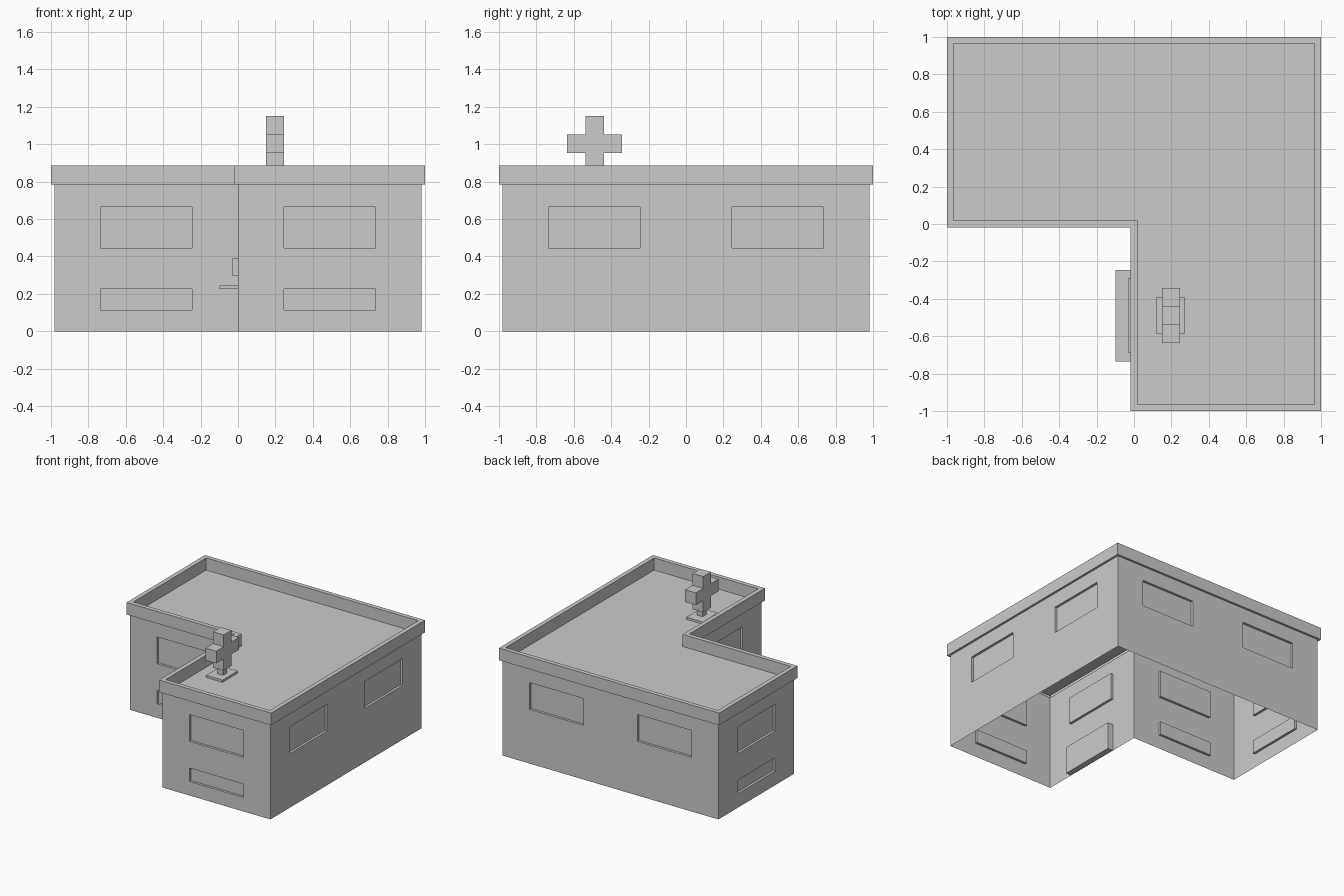
import bpy, bmesh
from mathutils import Vector

if "Cube" in bpy.data.objects:
    bpy.data.objects.remove(bpy.data.objects["Cube"])

W = 0.982          # wall half size
H = 0.785          # roof level
TOP = 0.885        # parapet top
HALF = 0.245       # half window width
LEVELS = [0, 0.115, 0.225, 0.445, 0.665, H]


def l_outline(o):
    """Counter-clockwise L footprint, offset outward by o."""
    a = W + o
    return [(-a, -o), (-o, -o), (-o, -a), (a, -a), (a, a), (-a, a)]


def finish(bm, name):
    bmesh.ops.remove_doubles(bm, verts=bm.verts, dist=1e-4)
    me = bpy.data.meshes.new(name)
    bm.to_mesh(me)
    bm.free()
    ob = bpy.data.objects.new(name, me)
    bpy.context.collection.objects.link(ob)
    return ob


def box(name, lo, hi):
    bm = bmesh.new()
    bmesh.ops.create_cube(bm, size=1)
    for v in bm.verts:
        v.co = Vector([l + (h - l) * (c + 0.5) for l, h, c in zip(lo, hi, v.co)])
    return finish(bm, name)


def face(bm, pts):
    bm.faces.new([bm.verts.new(p) for p in pts])


def wall(bm, p0, p1, bays, rows):
    """Wall panel; rows maps (first level, last level) to recess depth."""
    p0, p1 = Vector((*p0, 0)), Vector((*p1, 0))
    length = (p1 - p0).length
    d = (p1 - p0) / length
    inward = Vector((-d.y, d.x, 0))
    cuts = [0]
    for i in range(bays):
        c = length * (i + 0.5) / bays
        cuts += [c - HALF, c + HALF]
    cuts.append(length)

    def quad(ua, ub, za, zb):
        return [p0 + d * u + Vector((0, 0, z))
                for u, z in ((ua, za), (ub, za), (ub, zb), (ua, zb))]

    for i in range(len(cuts) - 1):
        opened = [r for r in rows if i % 2]
        covered = {k for a, b in opened for k in range(a, b)}
        for k in range(len(LEVELS) - 1):
            if k not in covered:
                face(bm, quad(cuts[i], cuts[i + 1], LEVELS[k], LEVELS[k + 1]))
        for a, b in opened:
            o = quad(cuts[i], cuts[i + 1], LEVELS[a], LEVELS[b])
            n = [p + inward * rows[(a, b)] for p in o]
            face(bm, n)
            for k in range(4):
                j = (k + 1) % 4
                face(bm, [o[k], o[j], n[j], n[k]])


# Walls with recessed windows and the doorway, open underneath
UPPER, LOWER, DOOR = (3, 4), (1, 2), (0, 2)
two_rows = {UPPER: 0.02, LOWER: 0.02}
entrance = {UPPER: 0.02, DOOR: 0.05}
one_row = {UPPER: 0.02}
pts = l_outline(0)
layout = [(1, two_rows), (1, entrance), (1, two_rows),
          (2, one_row), (2, one_row), (1, two_rows)]
bm = bmesh.new()
for i, (bays, rows) in enumerate(layout):
    wall(bm, pts[i], pts[(i + 1) % 6], bays, rows)
finish(bm, "walls")

# Parapet and flat roof, swept around the footprint
bm = bmesh.new()
rings = [[bm.verts.new((x, y, z)) for x, y in l_outline(o)]
         for o, z in ((0, H), (0.018, H), (0.018, TOP), (-0.018, TOP), (-0.018, H))]
for a, b in zip(rings, rings[1:]):
    for k in range(6):
        j = (k + 1) % 6
        bm.faces.new((a[k], a[j], b[j], b[k]))
bm.faces.new(rings[-1])
finish(bm, "roof_parapet")

# Entrance canopy and blank panel above it
box("entrance_canopy", (-0.10, -0.735, 0.225), (0, -0.245, 0.245))
box("entrance_panel", (-0.03, -0.69, 0.295), (0, -0.29, 0.392))

# Rooftop cross on its post and base plate
box("cross_base", (0.12, -0.587, H), (0.27, -0.39, 0.803))
box("cross_post", (0.175, -0.515, 0.80), (0.225, -0.465, 0.86))
prof = [(a, b) for a, b in ((-.05, -.147), (.05, -.147), (.05, -.05), (.147, -.05),
                            (.147, .05), (.05, .05), (.05, .147), (-.05, .147),
                            (-.05, .05), (-.147, .05), (-.147, -.05), (-.05, -.05))]
bm = bmesh.new()
f = bm.faces.new([bm.verts.new((0.15, -0.488 + y, 1.003 + z)) for y, z in prof])
ext = bmesh.ops.extrude_face_region(bm, geom=[f], use_keep_orig=True)
for v in ext["geom"]:
    if isinstance(v, bmesh.types.BMVert):
        v.co.x += 0.097
bmesh.ops.recalc_face_normals(bm, faces=bm.faces)
finish(bm, "roof_cross")
